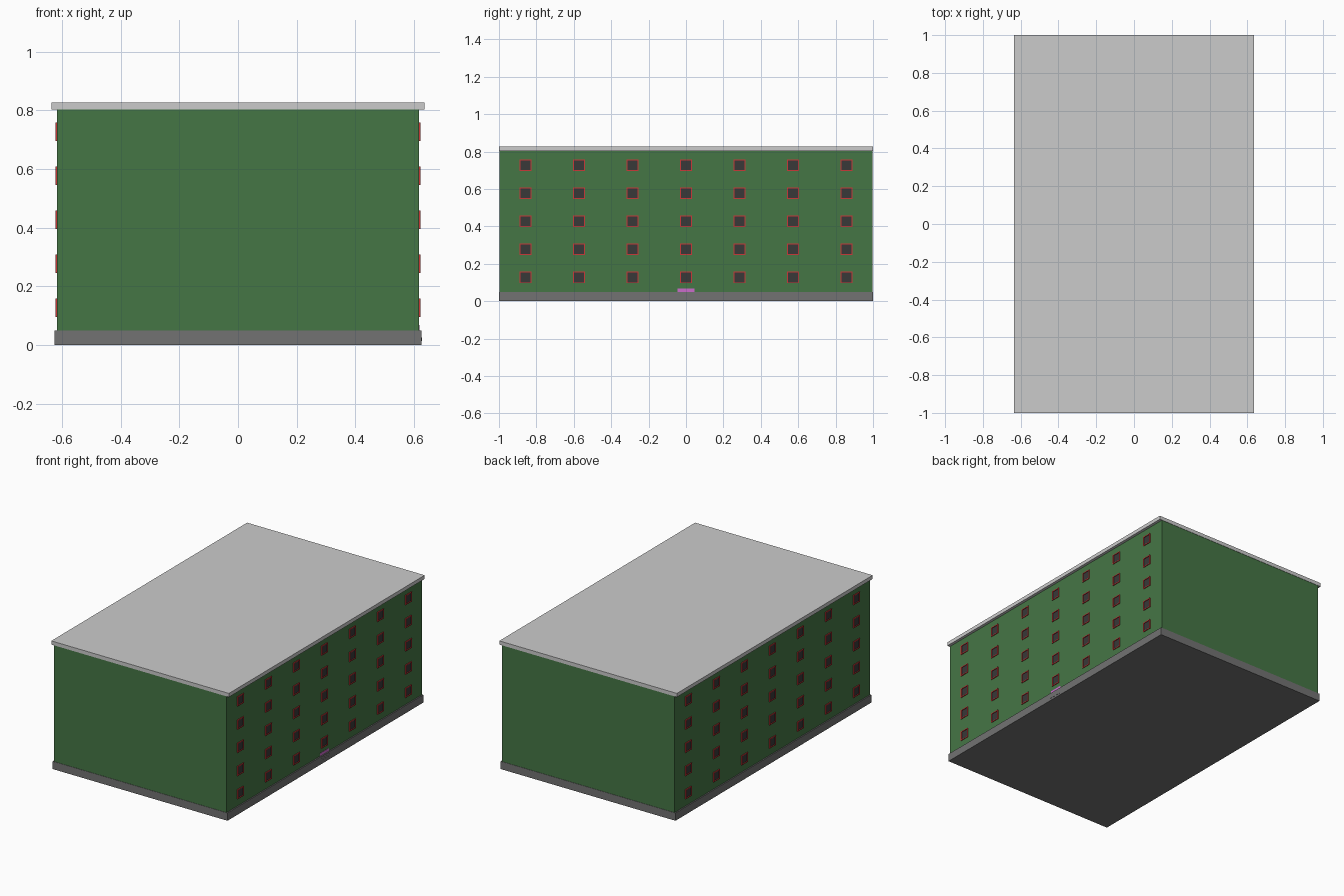
import bpy
import bmesh
from mathutils import Matrix, Vector

if "Cube" in bpy.data.objects:
    bpy.data.objects.remove(bpy.data.objects["Cube"])


def material(name, rgb):
    m = bpy.data.materials.new(name)
    m.diffuse_color = (*rgb, 1)
    m.use_nodes = True
    m.node_tree.nodes["Principled BSDF"].inputs["Base Color"].default_value = m.diffuse_color
    return m


def boxes(name, spans, mat=None):
    """One object from boxes given as (x0, x1, y0, y1, z0, z1)."""
    bm = bmesh.new()
    for x0, x1, y0, y1, z0, z1 in spans:
        centre = Vector((x0 + x1, y0 + y1, z0 + z1)) / 2
        size = Matrix.Diagonal((abs(x1 - x0), y1 - y0, z1 - z0, 1))
        bmesh.ops.create_cube(bm, size=1, matrix=Matrix.Translation(centre) @ size)
    mesh = bpy.data.meshes.new(name)
    bm.to_mesh(mesh)
    bm.free()
    if mat:
        mesh.materials.append(mat)
    ob = bpy.data.objects.new(name, mesh)
    bpy.context.collection.objects.link(ob)
    return ob


green = material("wall_green", (0.06, 0.18, 0.06))
dark_grey = material("base_grey", (0.17, 0.17, 0.17))
red = material("frame_red", (0.6, 0.04, 0.04))
glass = material("dark_glass", (0.04, 0.04, 0.04))
magenta = material("door_magenta", (0.6, 0.15, 0.6))

WALL, BASE, ROOF = 0.617, 0.625, 0.635

# Main block, plinth and flat roof
boxes("walls", [(-WALL, WALL, -0.998, 0.998, 0.05, 0.802)], green)
boxes("plinth", [(-BASE, BASE, -1, 1, 0, 0.05)], dark_grey)
boxes("roof", [(-ROOF, ROOF, -1, 1, 0.802, 0.826)])

# Windows on both long sides: 7 columns by 5 floors
H, T = 0.031, 0.005
for side, label in ((1, "right"), (-1, "left")):
    frames, panes = [], []
    xa, xb = side * WALL, side * (WALL + 0.005)
    for col in range(7):
        y = (col - 3) * 0.286
        for row in range(5):
            z = 0.127 + row * 0.15
            frames += [
                (xa, xb, y - H, y + H, z + H - T, z + H),
                (xa, xb, y - H, y + H, z - H, z - H + T),
                (xa, xb, y - H, y - H + T, z - H + T, z + H - T),
                (xa, xb, y + H - T, y + H, z - H + T, z + H - T),
            ]
            panes.append((xa, xa + side * 0.0008, y - H + T, y + H - T,
                          z - H + T, z + H - T))
    boxes("window_frames_" + label, frames, red)
    boxes("window_panes_" + label, panes, glass)

# Small entrance on the right side: door panel and shallow steps
boxes("entrance_door", [(WALL, WALL + 0.001, -0.045, 0.045, 0.05, 0.068)], magenta)
boxes("entrance_steps", [
    (BASE, BASE + 0.0015 - i * 0.0004, -0.045, 0.045, 0.013 + i * 0.012, 0.025 + i * 0.012)
    for i in range(3)], dark_grey)
